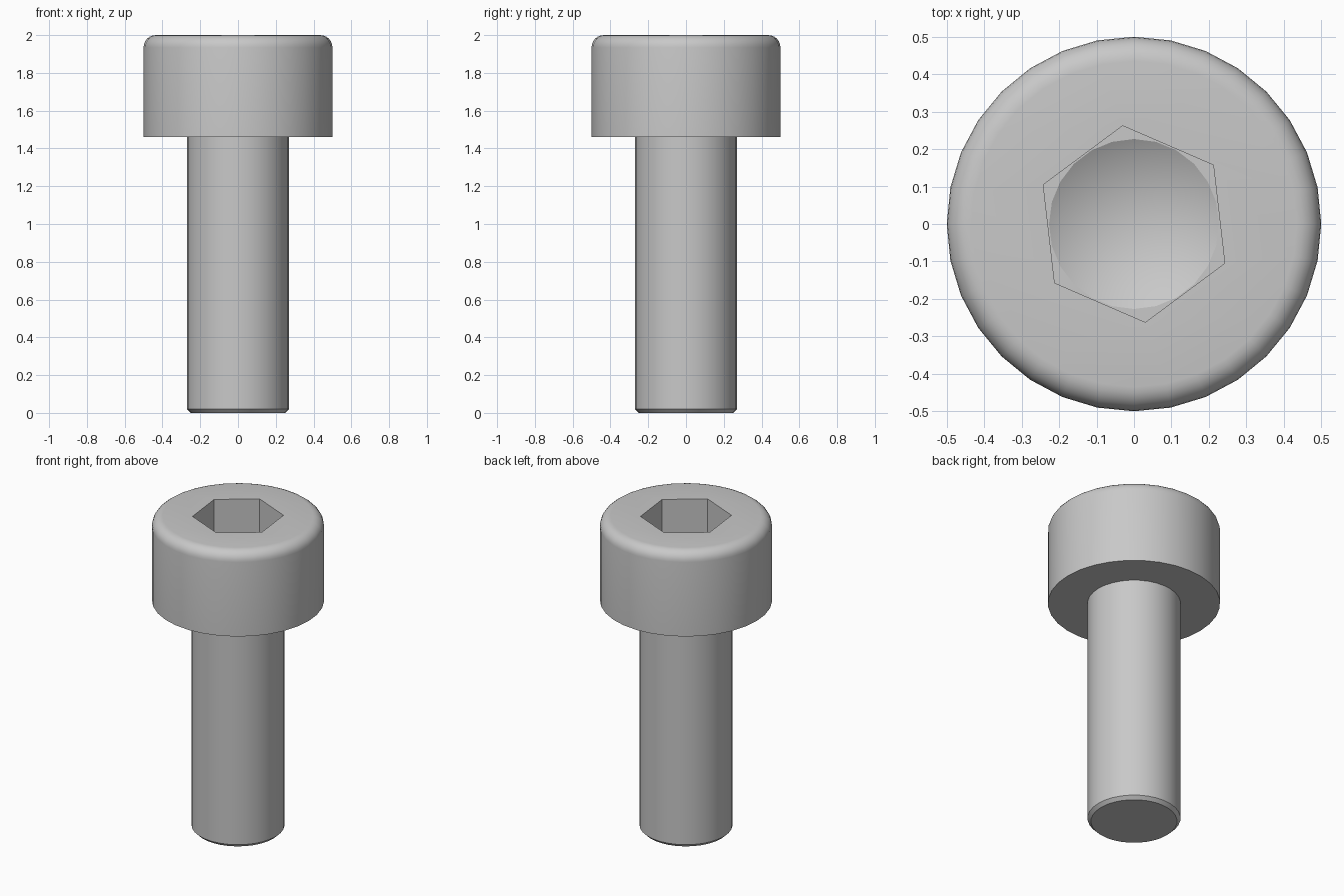
import bpy
import bmesh
from math import radians, sin, cos, pi

if "Cube" in bpy.data.objects:
    bpy.data.objects.remove(bpy.data.objects["Cube"], do_unlink=True)

steel = bpy.data.materials.new("grey steel")
steel.use_nodes = True
GREY = (0.58, 0.58, 0.58, 1)
steel.diffuse_color = GREY
steel.node_tree.nodes["Principled BSDF"].inputs["Base Color"].default_value = GREY


def lathe(name, profile, sides, turn=0.0):
    """Revolve (radius, z) points around z; a zero radius becomes one pole."""
    bm = bmesh.new()
    rings = []
    for r, z in profile:
        if r == 0:
            rings.append([bm.verts.new((0, 0, z))] * sides)
        else:
            angles = [turn + 2 * pi * i / sides for i in range(sides)]
            rings.append([bm.verts.new((r * cos(a), r * sin(a), z)) for a in angles])
    for low, high in zip(rings, rings[1:]):
        for i in range(sides):
            j = (i + 1) % sides
            corners = dict.fromkeys((low[i], low[j], high[j], high[i]))
            bm.faces.new(list(corners))
    # Close open ends with flat caps
    for ring, (r, z) in ((rings[0], profile[0]), (rings[-1], profile[-1])):
        if r > 0:
            bm.faces.new(ring)
    bmesh.ops.recalc_face_normals(bm, faces=bm.faces)
    mesh = bpy.data.meshes.new(name)
    bm.to_mesh(mesh)
    bm.free()
    mesh.materials.append(steel)
    obj = bpy.data.objects.new(name, mesh)
    bpy.context.collection.objects.link(obj)
    return obj


# Shank with chamfered tip, and cylindrical head with a rounded rim
HEAD_R, FILLET, TOP = 0.5, 0.065, 2.0
profile = [(0.25, 0), (0.27, 0.02), (0.27, 1.46), (HEAD_R, 1.46)]
for step in range(7):
    a = radians(15 * step)
    profile.append((HEAD_R - FILLET + FILLET * cos(a), TOP - FILLET + FILLET * sin(a)))
screw = lathe("screw_body", profile, 32)

# Hexagonal socket, with a drilled cone at its floor
FLOOR = 1.73
hexagon = lathe("socket_cutter", [(0.264, FLOOR), (0.264, TOP + 0.1)], 6, radians(36.6))
drill = lathe("drill_cutter", [(0, FLOOR - 0.13), (0.227, FLOOR), (0.227, FLOOR + 0.1)], 24)

bpy.context.view_layer.objects.active = screw
for cutter in (hexagon, drill):
    cutter.hide_render = True
    cut = screw.modifiers.new(cutter.name, "BOOLEAN")
    cut.operation = "DIFFERENCE"
    cut.solver = "EXACT"
    cut.object = cutter
    bpy.ops.object.modifier_apply(modifier=cut.name)
    bpy.data.objects.remove(cutter, do_unlink=True)

bpy.ops.object.select_all(action="DESELECT")
screw.select_set(True)
bpy.ops.object.shade_smooth_by_angle(angle=radians(25))
